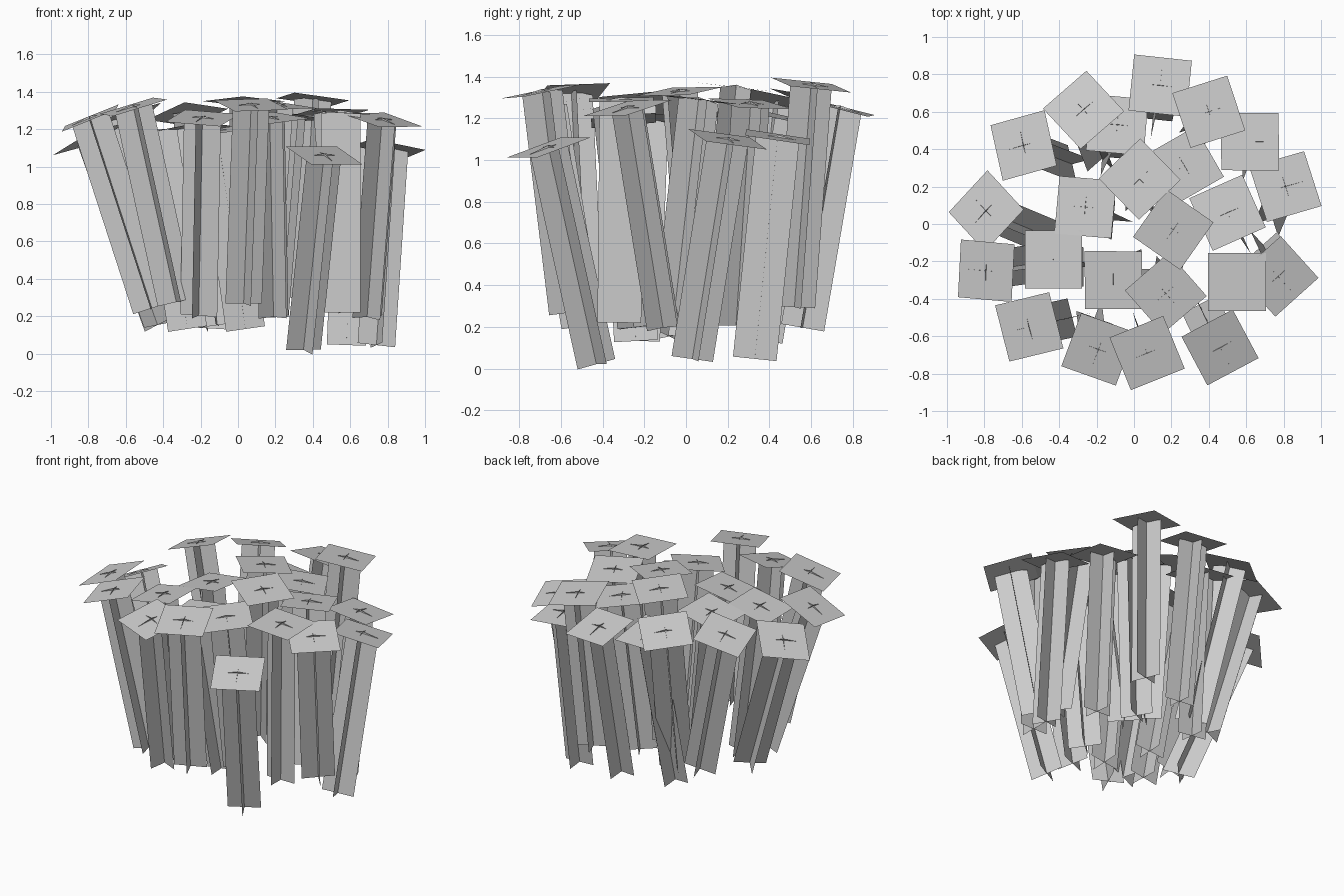
import bpy
from math import radians
from mathutils import Vector, Matrix

if "Cube" in bpy.data.objects:
    bpy.data.objects.remove(bpy.data.objects["Cube"])

CAP, WIDTH, LENGTH = 0.31, 0.21, 1.07
FLARE = 0.11  # extra outward tilt of the caps

# each stalk: cap centre x, y, z, twist in degrees, foot x, y
STALKS = [
    (.14, .74, 1.25, -6, .10, .56),
    (-.27, .61, 1.28, 42, -.17, .35),
    (.40, .60, 1.36, 18, .34, .52),
    (-.59, .42, 1.27, 14, -.33, .32),
    (.62, .44, 1.11, 0, .58, .33),
    (.81, .20, 1.10, 17, .74, .03),
    (.03, .24, 1.35, 44, .03, .14),
    (.27, .31, 1.27, 30, .18, .24),
    (-.09, .53, 1.19, -5, -.17, .36),
    (-.26, .09, 1.21, -5, -.11, .02),
    (-.79, .07, 1.15, 45, -.43, -.08),
    (-.79, -.25, 1.26, -4, -.46, -.20),
    (-.43, -.19, 1.19, 0, -.27, -.23),
    (-.11, -.30, 1.19, 0, .04, -.24),
    (.21, -.03, 1.33, -35, .13, .06),
    (.50, .06, 1.29, 24, .58, -.06),
    (.17, -.37, 1.26, 41, .19, -.25),
    (.55, -.31, 1.29, 0, .55, -.32),
    (.77, -.28, 1.25, 42, .69, -.11),
    (-.56, -.55, 1.32, 14, -.33, -.50),
    (-.19, -.67, 1.26, -20, -.21, -.50),
    (.07, -.69, 1.33, 22, .03, -.56),
    (.46, -.66, 1.06, 28, .35, -.43),
]


def add_mesh(name, verts, faces, matrix):
    mesh = bpy.data.meshes.new(name)
    mesh.from_pydata(verts, [], faces)
    mesh.transform(matrix)
    obj = bpy.data.objects.new(name, mesh)
    bpy.context.collection.objects.link(obj)


def frame(origin, axis, twist):
    lean = Vector((0, 0, 1)).rotation_difference(axis).to_matrix().to_4x4()
    return Matrix.Translation(origin) @ lean @ Matrix.Rotation(radians(twist), 4, 'Z')


for i, (x, y, z, twist, fx, fy) in enumerate(STALKS, 1):
    # each stalk leans from its foot towards its cap
    dx, dy = x - fx, y - fy
    axis = Vector((dx, dy, (LENGTH ** 2 - dx * dx - dy * dy) ** 0.5))

    # square flat cap
    c = CAP / 2
    add_mesh(f"cap_{i}", [(-c, -c, 0), (c, -c, 0), (c, c, 0), (-c, c, 0)], [(0, 1, 2, 3)],
             frame((x, y, z), axis + Vector((x, y, 0)) * FLARE, twist))

    # two crossed flat cards, just peaking through the cap
    w = WIDTH / 2
    profile = [(-w, -LENGTH), (w, -LENGTH), (w, -.007), (0, .012), (-w, -.007)]
    verts = [(u, 0, v) for u, v in profile] + [(0, u, v) for u, v in profile]
    add_mesh(f"stem_{i}", verts, [(0, 1, 2, 3, 4), (5, 6, 7, 8, 9)],
             frame((x, y, z), axis, twist))
